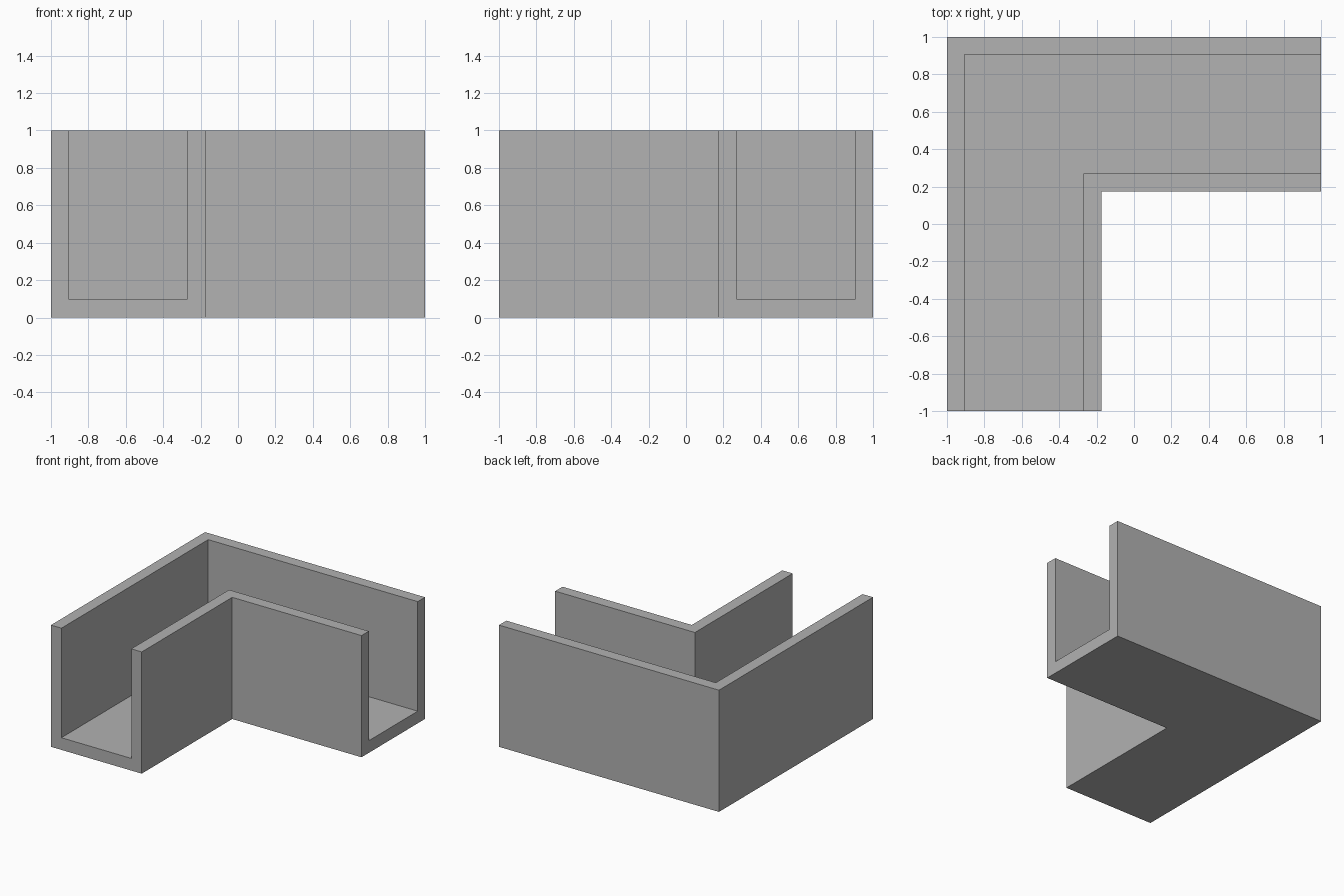
import bpy
import bmesh

cube = bpy.data.objects.get("Cube")
if cube:
    bpy.data.objects.remove(cube, do_unlink=True)

WIDTH, HEIGHT, WALL, FLOOR = 0.825, 1.0, 0.095, 0.1

grey = bpy.data.materials.new("plain grey")
grey.use_nodes = True
colour = (0.445, 0.445, 0.445, 1)
grey.diffuse_color = colour
grey.node_tree.nodes["Principled BSDF"].inputs["Base Color"].default_value = colour

# U-shaped section: distance inward from the outer wall, and height
section = [(0, 0), (WIDTH, 0), (WIDTH, HEIGHT), (WIDTH - WALL, HEIGHT),
           (WIDTH - WALL, FLOOR), (WALL, FLOOR), (WALL, HEIGHT), (0, HEIGHT)]

# Front end, mitred corner and left end of the channel
stations = [lambda d: (-1 + d, -1),
            lambda d: (-1 + d, 1 - d),
            lambda d: (1, 1 - d)]

bm = bmesh.new()
rings = [[bm.verts.new((*place(d), z)) for d, z in section] for place in stations]

# Sides of the two arms
n = len(section)
for a, b in zip(rings, rings[1:]):
    for i in range(n):
        j = (i + 1) % n
        bm.faces.new((a[i], a[j], b[j], b[i]))

# End caps
bm.faces.new(rings[0])
bm.faces.new(rings[-1])
bmesh.ops.recalc_face_normals(bm, faces=bm.faces)

# Join the coplanar faces across the mitre
bmesh.ops.dissolve_limit(bm, angle_limit=0.01, verts=bm.verts, edges=bm.edges)

mesh = bpy.data.meshes.new("corner_channel")
bm.to_mesh(mesh)
bm.free()
mesh.materials.append(grey)
channel = bpy.data.objects.new("corner_channel", mesh)
bpy.context.collection.objects.link(channel)
